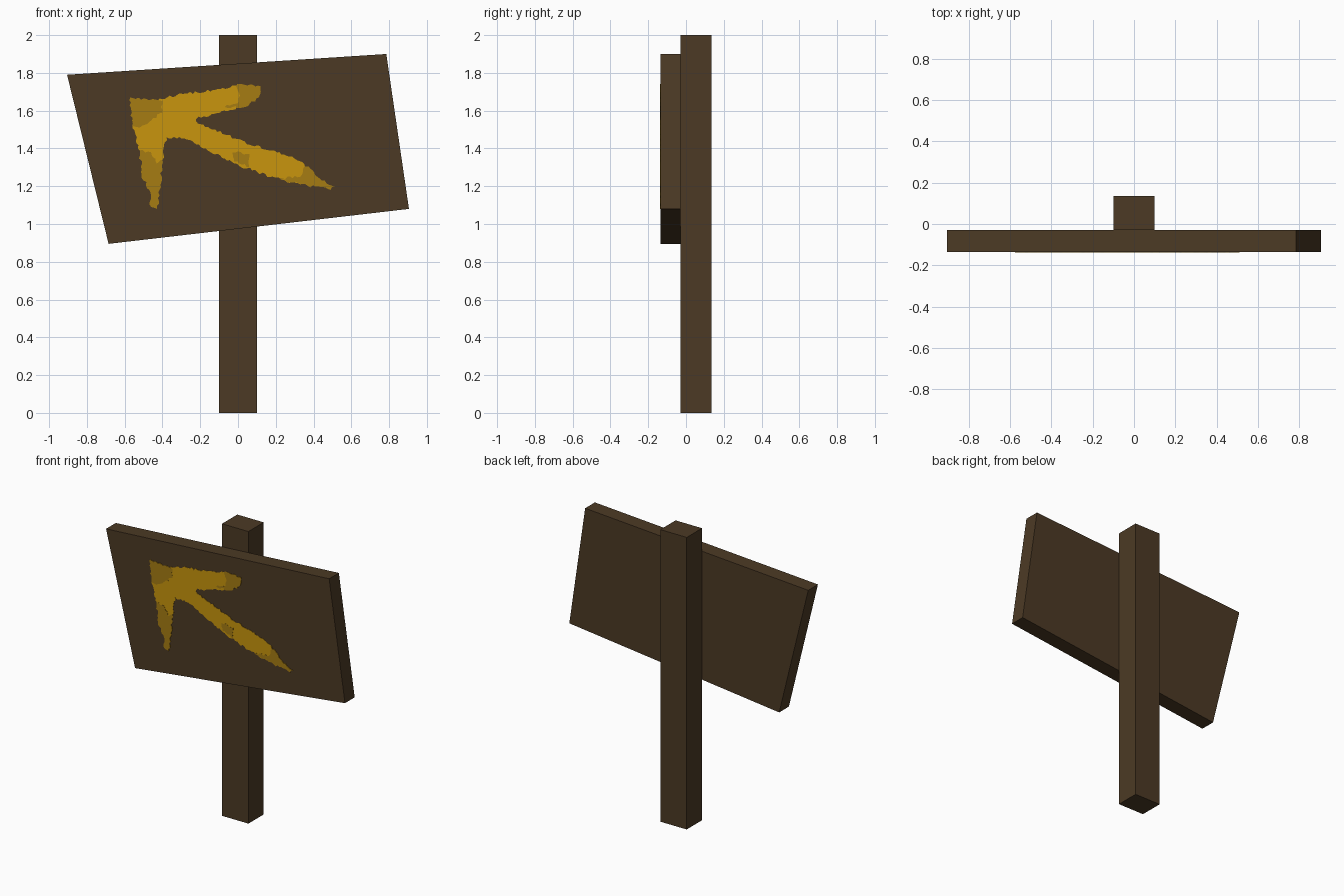
import bpy
import bmesh
import random
from mathutils import Vector

random.seed(7)

default_cube = bpy.data.objects.get("Cube")
if default_cube:
    bpy.data.objects.remove(default_cube, do_unlink=True)


def make_material(name, colour):
    material = bpy.data.materials.new(name)
    material.use_nodes = True
    material.diffuse_color = (*colour, 1)
    shader = material.node_tree.nodes["Principled BSDF"]
    shader.inputs["Base Color"].default_value = (*colour, 1)
    shader.inputs["Roughness"].default_value = 0.9
    return material


wood = make_material("dark brown wood", (0.072, 0.042, 0.018))
paint = make_material("yellow paint", (0.58, 0.30, 0.004))
worn_paint = make_material("worn yellow paint", (0.38, 0.20, 0.006))


def add_prism(name, outline, front, back, material):
    """Extrude an outline in the x-z plane from front to back along y."""
    bm = bmesh.new()
    face = bm.faces.new([bm.verts.new((p.x, front, p.y)) for p in outline])
    extruded = bmesh.ops.extrude_face_region(bm, geom=[face], use_keep_orig=True)
    moved = [v for v in extruded["geom"] if isinstance(v, bmesh.types.BMVert)]
    bmesh.ops.translate(bm, verts=moved, vec=(0, back - front, 0))
    bmesh.ops.recalc_face_normals(bm, faces=bm.faces)
    bmesh.ops.triangulate(bm, faces=[f for f in bm.faces if len(f.verts) > 4])
    mesh = bpy.data.meshes.new(name)
    bm.to_mesh(mesh)
    bm.free()
    mesh.materials.append(material)
    obj = bpy.data.objects.new(name, mesh)
    bpy.context.collection.objects.link(obj)


def points(pairs):
    """Turn hundredths of a unit into vectors."""
    return [Vector(pair) / 100 for pair in pairs]


ragged_segments = {}


def ragged_segment(start, end, step=0.014, wobble=0.008):
    """Break one segment into a ragged line; shared segments stay identical."""
    key = (start[:], end[:])
    if key not in ragged_segments:
        along = end - start
        across = Vector((-along.y, along.x)).normalized()
        count = max(1, round(along.length / step))
        ragged_segments[key] = [start] + [
            start + along * (i / count) + across * random.uniform(-wobble, wobble)
            for i in range(1, count)
        ]
    return ragged_segments[key]


def rough_edge(outline):
    """Give a whole outline a ragged brush edge."""
    ragged = []
    for start, end in zip(outline, outline[1:] + outline[:1]):
        ragged.extend(ragged_segment(start, end))
    return ragged


# Square post
bpy.ops.mesh.primitive_cube_add(size=1, location=(0, 0.0525, 1))
post = bpy.context.object
post.name = "post"
post.scale = (0.2, 0.165, 2)
post.data.materials.append(wood)

# Crooked four-sided board
board_front, board_back = -0.135, -0.03
board_corners = points([(-90.5, 179), (78.5, 190), (90.5, 108), (-68.5, 89.5)])
add_prism("sign_board", board_corners, board_front, board_back, wood)

# Painted arrow: upper barb, shaft, lower barb
arrow = points([
    (-57, 167), (-44, 166), (-28, 169), (-12, 171), (1, 174), (12, 173),
    (11, 167), (4, 162), (-7, 160), (-25, 155),
    (-12, 150), (6, 142), (22, 138), (35, 132), (42, 125), (51, 120),
    (49, 118), (33, 121), (17, 125), (-2, 132), (-17, 140), (-31, 146),
    (-38, 146), (-40, 134), (-41, 121), (-43, 108), (-46, 109),
    (-47, 118), (-51, 126), (-52, 139), (-56, 152),
])
paint_front = board_front - 0.002
add_prism("painted_arrow", rough_edge(arrow), paint_front, board_front, paint)

# Worn patches at the tips of the arrow
worn_patches = {
    "worn_arrow_tip": [(-57, 167), (-44, 166), (-40, 165), (-40, 159),
                       (-47, 154), (-52, 151), (-56, 152)],
    "worn_lower_barb": [(-52, 139), (-46, 138), (-43, 132), (-40, 134), (-41, 121),
                        (-43, 108), (-46, 109), (-47, 118), (-51, 126)],
    "worn_upper_barb": [(-7, 162), (0, 164), (1, 168), (-1, 173), (1, 174),
                        (12, 173), (11, 167), (4, 162)],
    "worn_shaft_end": [(33, 125), (35, 132), (42, 125), (51, 120), (49, 118),
                       (33, 121), (22, 124)],
    "worn_shaft_middle": [(-3, 138), (6, 137), (6, 130), (-2, 133)],
}
for name, pairs in worn_patches.items():
    add_prism(name, rough_edge(points(pairs)), paint_front - 0.001, paint_front, worn_paint)
